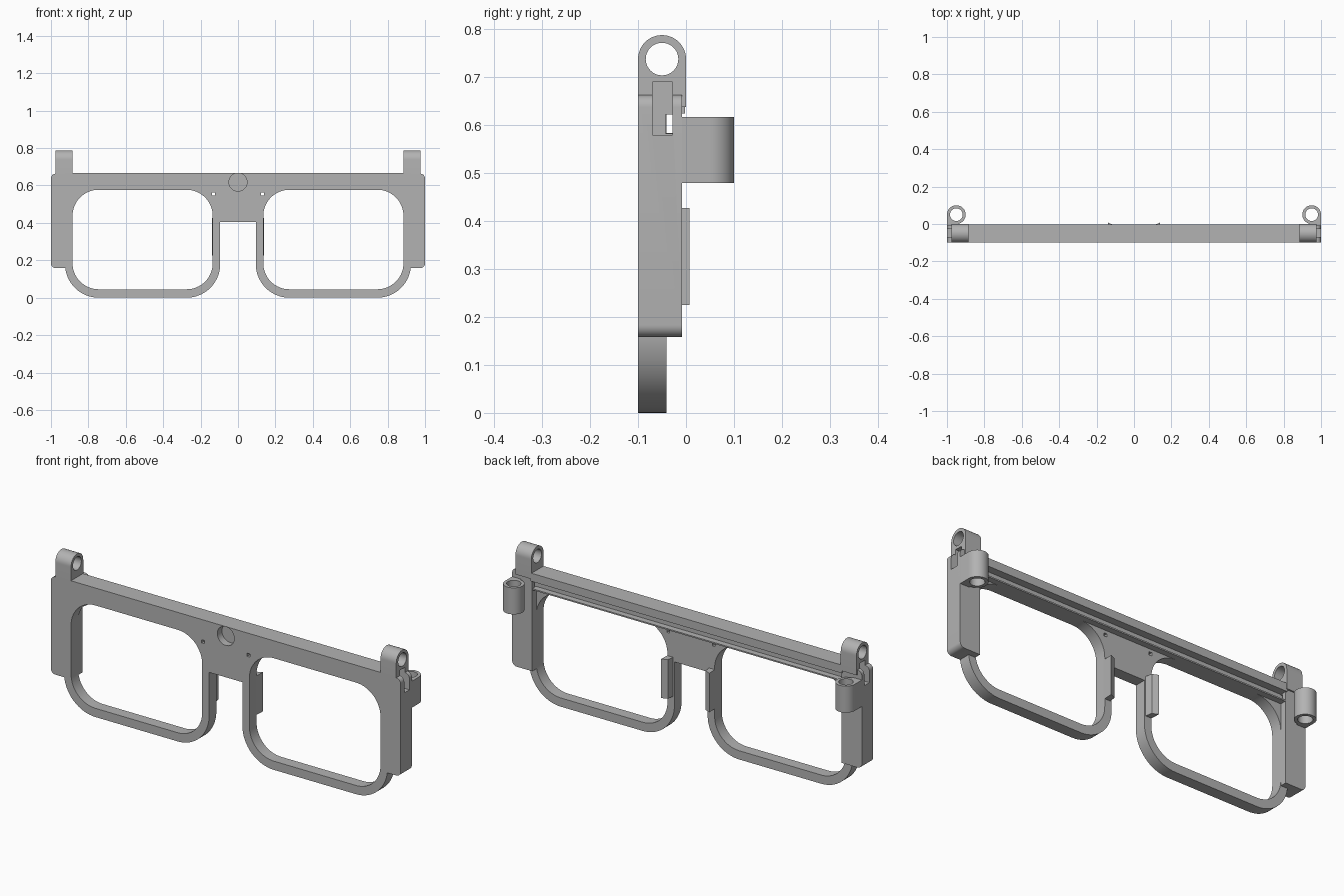
import bpy, bmesh
from math import cos, sin, radians

if "Cube" in bpy.data.objects:
    bpy.data.objects.remove(bpy.data.objects["Cube"], do_unlink=True)

grey = bpy.data.materials.new("plain_grey")
grey.use_nodes = True
colour = (0.45, 0.45, 0.45, 1)
grey.diffuse_color = colour
grey.node_tree.nodes["Principled BSDF"].inputs["Base Color"].default_value = colour


def arc(cx, cy, r, start, end, steps=16):
    angles = [radians(start + (end - start) * i / steps) for i in range(steps + 1)]
    return [(cx + r * cos(a), cy + r * sin(a)) for a in angles]


def circle(cx, cy, r):
    return arc(cx, cy, r, 0, 360, 40)[:-1]


def rect(x0, y0, x1, y1):
    return [(x0, y0), (x1, y0), (x1, y1), (x0, y1)]


def rounded(x0, y0, x1, y1, r):
    return (arc(x1 - r, y0 + r, r, -90, 0) + arc(x1 - r, y1 - r, r, 0, 90)
            + arc(x0 + r, y1 - r, r, 90, 180) + arc(x0 + r, y0 + r, r, 180, 270))


def prism(name, profile, axis, lo, hi):
    """Extrude a closed 2D profile along one axis."""
    place = {"x": lambda u, v, w: (w, u, v),
             "y": lambda u, v, w: (u, w, v),
             "z": lambda u, v, w: (u, v, w)}[axis]
    bm = bmesh.new()
    a = [bm.verts.new(place(u, v, lo)) for u, v in profile]
    b = [bm.verts.new(place(u, v, hi)) for u, v in profile]
    bm.faces.new(a)
    bm.faces.new(b)
    for i in range(len(a)):
        j = (i + 1) % len(a)
        bm.faces.new((a[i], a[j], b[j], b[i]))
    bmesh.ops.recalc_face_normals(bm, faces=bm.faces)
    mesh = bpy.data.meshes.new(name)
    bm.to_mesh(mesh)
    bm.free()
    mesh.materials.append(grey)
    obj = bpy.data.objects.new(name, mesh)
    bpy.context.collection.objects.link(obj)
    return obj


def select(obj):
    bpy.ops.object.select_all(action="DESELECT")
    obj.select_set(True)
    bpy.context.view_layer.objects.active = obj


def cut(obj, *cutter_args):
    cutter = prism("cutter", *cutter_args)
    cutter.hide_render = True
    mod = obj.modifiers.new("cut", "BOOLEAN")
    mod.operation = "DIFFERENCE"
    mod.solver = "EXACT"
    mod.object = cutter
    select(obj)
    bpy.ops.object.modifier_apply(modifier=mod.name)
    bpy.data.objects.remove(cutter, do_unlink=True)


def finish(obj, mirrored=False):
    select(obj)
    bpy.ops.object.shade_smooth_by_angle(angle=radians(30))
    if mirrored:
        mod = obj.modifiers.new("mirror", "MIRROR")
        mod.use_mirror_merge = False


# Front plate: both rims, bridge and brow in one outline
half = ([(0.095, 0.405)] + arc(0.275, 0.18, 0.18, 180, 270)
        + arc(0.745, 0.18, 0.18, 270, 360) + [(0.925, 0.667)])
plate = prism("front_plate", half + [(-x, z) for x, z in reversed(half)], "y", -0.1, -0.041)
for s in (-1, 1):
    lens = [(s * x, z) for x, z in rounded(0.135, 0.045, 0.885, 0.577, 0.14)]
    cut(plate, lens, "y", -0.2, 0.1)
    cut(plate, rect(s * 0.13 - 0.008, 0.546, s * 0.13 + 0.008, 0.562), "y", -0.2, 0.1)
cut(plate, circle(0, 0.618, 0.0485), "y", -0.2, -0.062)
finish(plate)

# Rear brow channel: upper lip and lower ledge
finish(prism("brow_upper_lip", rect(-0.05, 0.625, -0.002, 0.667), "x", -0.89, 0.89))
finish(prism("brow_lower_ledge", rect(-0.06, 0.577, -0.01, 0.584), "x", -0.89, 0.89))

# End blocks with cord slot and channel opening
slot = rect(-0.07, 0.58, -0.028, 0.69)
channel = rect(-0.043, 0.583, -0.028, 0.622)
outline = ([(0.885, 0.158)] + arc(0.975, 0.183, 0.025, -90, 0, 8)
           + arc(0.975, 0.638, 0.025, 0, 90, 8) + [(0.885, 0.663)])
block = prism("end_blocks", outline, "y", -0.1, -0.008)
cut(block, slot, "x", 0.945, 1.1)
cut(block, channel, "x", 0.8, 1.1)
finish(block, True)

# Upright eyelets above the end blocks
eyelet = prism("top_eyelets", [(-0.1, 0.638)] + [(0, 0.638)] + arc(-0.05, 0.738, 0.05, 0, 180, 24),
               "x", 0.885, 0.975)
cut(eyelet, circle(-0.05, 0.738, 0.034), "x", 0.8, 1.1)
cut(eyelet, slot, "x", 0.945, 1.1)
cut(eyelet, channel, "x", 0.8, 1.1)
finish(eyelet, True)

# Vertical hinge tubes behind the end blocks
hinge = prism("hinge_tubes", [(0.955, -0.02), (1, -0.02)] + arc(0.95, 0.05, 0.05, 0, 265, 36)
              , "z", 0.48, 0.617)
cut(hinge, circle(0.95, 0.05, 0.034), "z", 0.3, 0.8)
cut(hinge, slot, "x", 0.945, 1.1)
finish(hinge, True)

# Angled nose pads on the inner rims
pad = [(0.1, -0.05), (0.135, -0.05), (0.138, 0.007), (0.108, -0.006)]
finish(prism("nose_pads", pad, "z", 0.225, 0.427), True)
